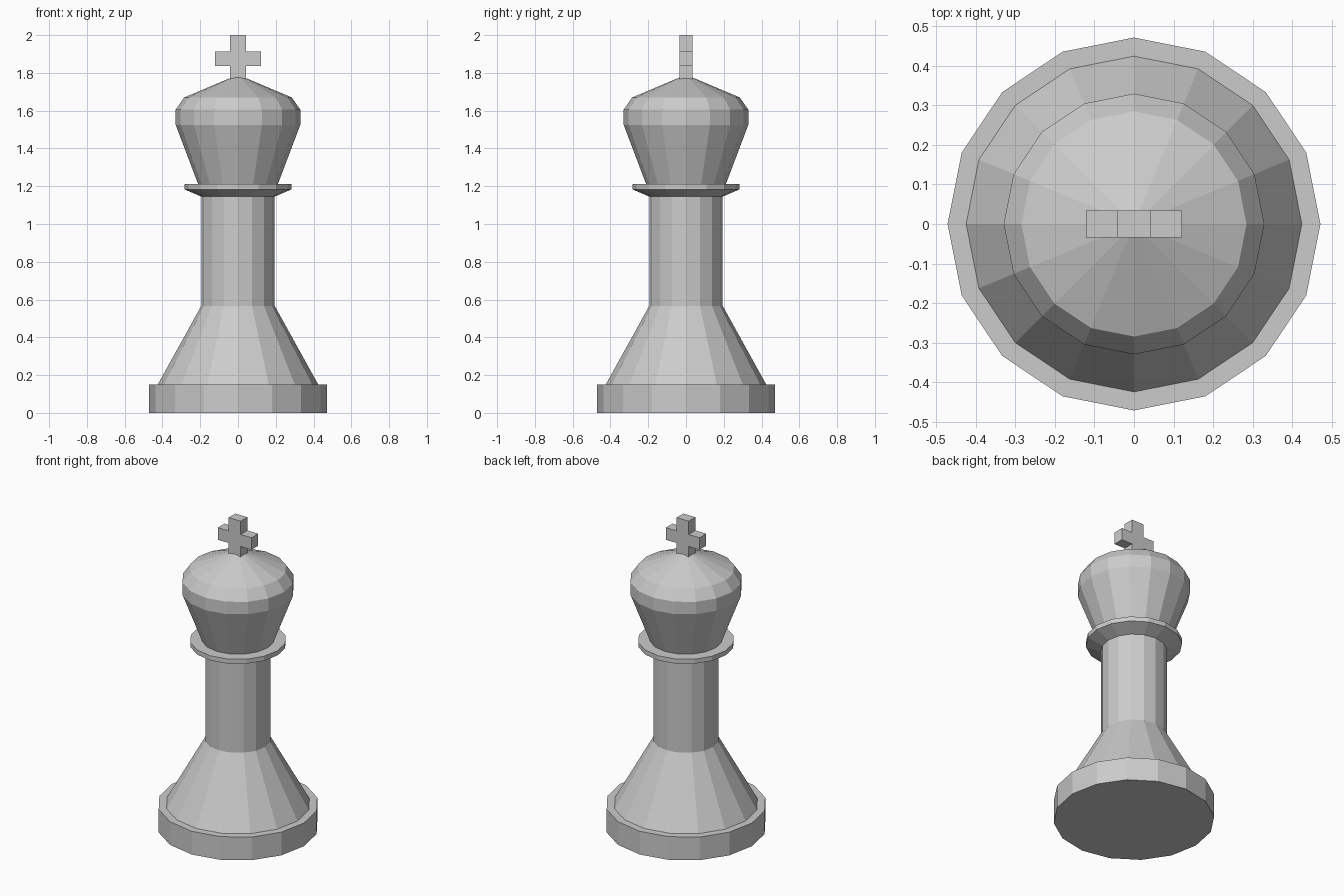
import bpy, bmesh
from math import cos, sin, tau

if "Cube" in bpy.data.objects:
    bpy.data.objects.remove(bpy.data.objects["Cube"])

SIDES = 16


def finish(bm, name):
    bmesh.ops.recalc_face_normals(bm, faces=bm.faces)
    mesh = bpy.data.meshes.new(name)
    bm.to_mesh(mesh)
    bm.free()
    obj = bpy.data.objects.new(name, mesh)
    bpy.context.collection.objects.link(obj)
    return obj


def lathe(name, profile):
    """Revolve (radius, z) points; radius 0 closes to a single tip."""
    bm = bmesh.new()
    rings = []
    for r, z in profile:
        n = SIDES if r > 0 else 1
        rings.append([bm.verts.new((r * cos(tau * i / SIDES), r * sin(tau * i / SIDES), z))
                      for i in range(n)])
    for a, b in zip(rings, rings[1:]):
        for i in range(SIDES):
            j = (i + 1) % SIDES
            if len(b) == 1:
                bm.faces.new((a[i], a[j], b[0]))
            else:
                bm.faces.new((a[i], a[j], b[j], b[i]))
    bm.faces.new(rings[0][::-1])
    return finish(bm, name)


# turned body: foot, flared skirt, column, collar and domed head
lathe("turned_body", [
    (0.472, 0), (0.472, 0.15),
    (0.425, 0.15), (0.194, 0.567),
    (0.194, 1.145),
    (0.283, 1.183), (0.283, 1.213),
    (0.212, 1.213), (0.33, 1.525),
    (0.33, 1.605), (0.285, 1.67),
    (0, 1.79),
])

# cross on top: plus-shaped outline extruded front to back
W, ARM, D = 0.043, 0.121, 0.034
LOW, ARM_LOW, ARM_TOP, TOP = 1.765, 1.836, 1.914, 2.0
half = [(W, LOW), (W, ARM_LOW), (ARM, ARM_LOW), (ARM, ARM_TOP), (W, ARM_TOP), (W, TOP)]
outline = half + [(-x, z) for x, z in reversed(half)]
bm = bmesh.new()
face = bm.faces.new([bm.verts.new((x, -D, z)) for x, z in outline])
ext = bmesh.ops.extrude_face_region(bm, geom=[face], use_keep_orig=True)
bmesh.ops.translate(bm, vec=(0, 2 * D, 0),
                    verts=[g for g in ext["geom"] if isinstance(g, bmesh.types.BMVert)])
finish(bm, "top_cross")
